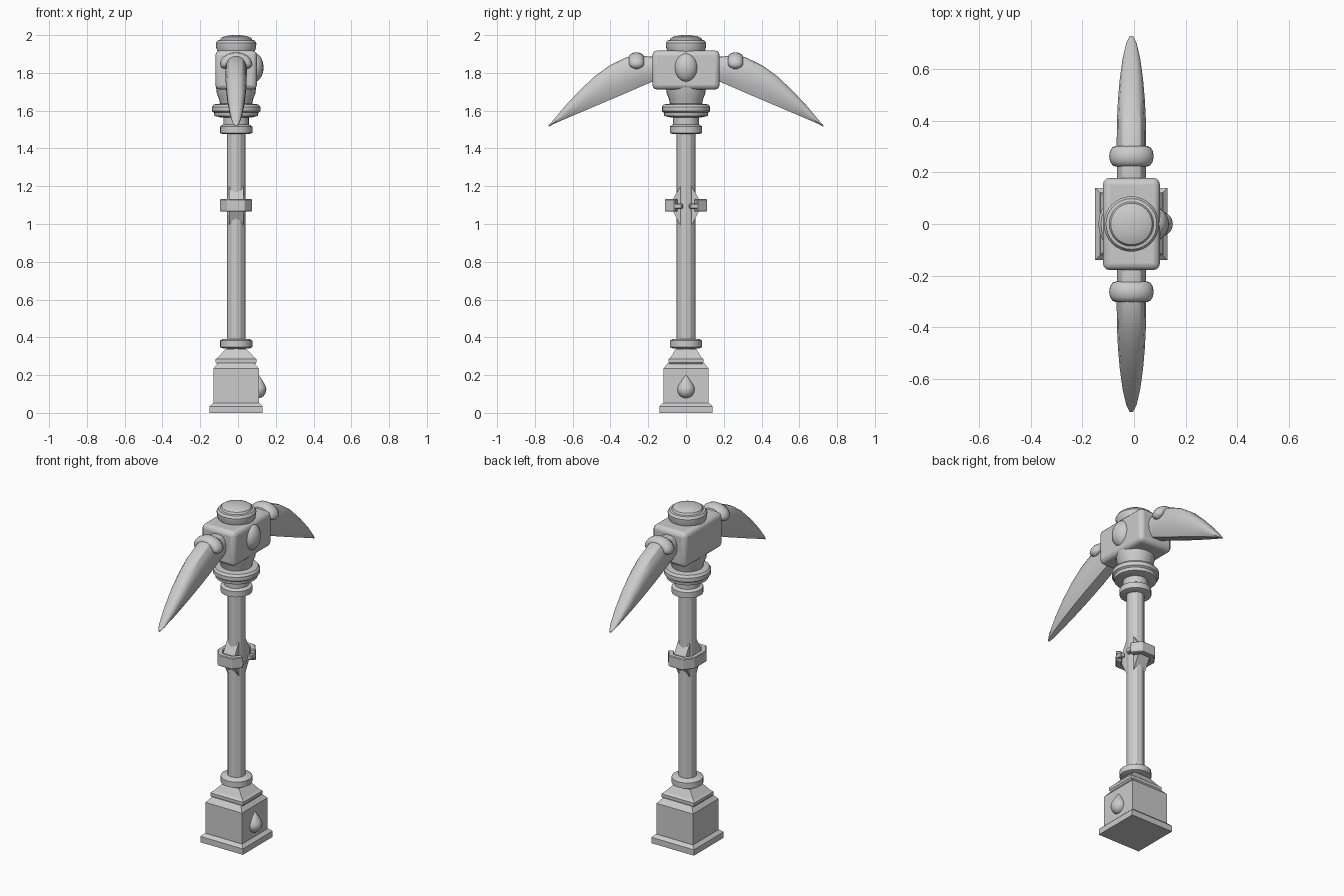
import bpy, bmesh
from math import sin, cos, pi, radians, sqrt
from mathutils import Vector

if "Cube" in bpy.data.objects:
    bpy.data.objects.remove(bpy.data.objects["Cube"])

AXIS = -0.01  # x position of the shaft axis

stone = bpy.data.materials.new("light_grey")
stone.use_nodes = True
stone.diffuse_color = (0.6, 0.6, 0.6, 1)
stone.node_tree.nodes["Principled BSDF"].inputs["Base Color"].default_value = (0.6, 0.6, 0.6, 1)


def finish(name, bm, smooth=35, bevel=0, segments=2):
    """Turn a bmesh into a shaded object sitting on the shaft axis."""
    bmesh.ops.recalc_face_normals(bm, faces=bm.faces)
    mesh = bpy.data.meshes.new(name)
    bm.to_mesh(mesh)
    bm.free()
    mesh.materials.append(stone)
    obj = bpy.data.objects.new(name, mesh)
    obj.location.x = AXIS
    bpy.context.collection.objects.link(obj)
    if bevel:
        mod = obj.modifiers.new("bevel", "BEVEL")
        mod.width, mod.segments = bevel, segments
    if smooth:
        bpy.ops.object.select_all(action="DESELECT")
        obj.select_set(True)
        bpy.context.view_layer.objects.active = obj
        bpy.ops.object.shade_smooth_by_angle(angle=radians(smooth))
    return obj


def loft(name, rings, **kw):
    """Skin a list of equally long point rings and cap both ends."""
    bm = bmesh.new()
    loops = [[bm.verts.new(p) for p in ring] for ring in rings]
    n = len(loops[0])
    for a, b in zip(loops, loops[1:]):
        for i in range(n):
            j = (i + 1) % n
            bm.faces.new((a[i], a[j], b[j], b[i]))
    bm.faces.new(loops[0])
    bm.faces.new(loops[-1])
    return finish(name, bm, **kw)


def lathe(name, profile, sides=24, **kw):
    """Turned part from (radius, z) pairs."""
    return loft(name, [[(r * cos(2 * pi * i / sides), r * sin(2 * pi * i / sides), z)
                        for i in range(sides)] for r, z in profile], **kw)


def blocks(name, levels, **kw):
    """Stack of rectangles from (half x, half y, z)."""
    return loft(name, [[(-x, -y, z), (x, -y, z), (x, y, z), (-x, y, z)]
                       for x, y, z in levels], **kw)


def gem(name, x, z, size, point=0):
    """Rounded jewel on the left side, optionally drawn to a point at the top."""
    bm = bmesh.new()
    bmesh.ops.create_uvsphere(bm, u_segments=20, v_segments=14, radius=1)
    for v in bm.verts:
        t = max(v.co.z, 0)
        pinch = 1 - point * t * t * 0.6
        v.co = Vector((v.co.x * pinch * size[0] + x - AXIS, v.co.y * pinch * size[1],
                       z + v.co.z * size[2] * (1 + point * t * 0.6)))
    finish(name, bm, smooth=60)


# Square foot
blocks("foot_plinth", [(.14, .14, 0), (.14, .14, .035), (.122, .122, .052)], smooth=0)
blocks("foot_block", [(.12, .12, .045), (.12, .12, .235), (.095, .095, .265)], smooth=0)
blocks("foot_collar", [(.098, .086, .255), (.108, .092, .268), (.108, .092, .285),
                       (.095, .08, .295), (.055, .055, .338)], smooth=0)
gem("foot_gem", .108, .125, (.042, .046, .047), point=1)

# Shaft and its turned rings
lathe("shaft", [(.049, .3), (.049, 1.6)], sides=12, smooth=0)
for name, z in (("lower_ring", .342), ("upper_ring", 1.476)):
    lathe(name, [(.07, z), (.086, z + .006), (.086, z + .04), (.07, z + .05)], sides=20)
lathe("shaft_neck", [(.068, 1.515), (.068, 1.58)], sides=20)
lathe("head_ring", [(.085, 1.565), (.115, 1.572), (.118, 1.59), (.128, 1.597),
                    (.128, 1.62), (.118, 1.633), (.08, 1.638)])
lathe("head_neck", [(.082, 1.625), (.09, 1.66), (.102, 1.69), (.107, 1.73)])

# Diamond wedge through the middle of the shaft
wedge = [(0, 1.25), (.07, 1.13), (.07, 1.07), (0, .935), (-.07, 1.07), (-.07, 1.13)]
loft("grip_wedge", [[(x, y, z) for y, z in wedge] for x in (-.038, .038)], smooth=0)

# Open clasp around the wedge, with a thin tab on each end
band = [(-.086, -.055), (-.045, -.112), (.045, -.112), (.086, -.06)]


def strip(name, path, low, high):
    loft(name, [[(x, y, low), (x, y, high), (x * .68, y * .72, high), (x * .68, y * .72, low)]
                for x, y in path], smooth=0, bevel=.004, segments=1)


strip("clasp_band", band[::-1] + [(x, -y) for x, y in band], 1.066, 1.132)
for side, label in ((-1, "right"), (1, "left")):
    strip("clasp_tab_" + label, [(.085, side * .065), (.085, side * .022)], 1.08, 1.108)

# Head block, cap and jewel
blocks("head_block", [(.11, .178, 1.712), (.11, .178, 1.918)],
       bevel=.025, segments=3, smooth=40)
lathe("head_cap", [(.095, 1.905), (.106, 1.935), (.107, 1.958), (.098, 1.972), (.086, 1.974),
                   (.08, 1.985), (.06, 1.994), (.03, 1.999), (.004, 2.0)], sides=32)
gem("head_gem", .085, 1.828, (.05, .062, .077))

# Blades: stations of (y, top z, bottom z, half width)
stations = [(.15, 1.885, 1.765, .056), (.24, 1.89, 1.727, .056), (.31, 1.885, 1.696, .057),
            (.4, 1.842, 1.658, .056), (.48, 1.785, 1.624, .052), (.56, 1.71, 1.59, .045),
            (.64, 1.625, 1.556, .034), (.7, 1.553, 1.53, .02), (.727, 1.522, 1.515, .006)]
# Cross-section as (width, height) fractions: arched back, narrow lower edge
half = [(.3, 1), (.62, .95), (.88, .82), (1, .6), (.95, .3), (.55, 0)]
section = half + [(-w, h) for w, h in reversed(half)]

for side, label in ((-1, "front"), (1, "back")):
    loft(label + "_blade", [[(w * hw, side * y, lo + h * (hi - lo)) for w, h in section]
                            for y, hi, lo, hw in stations], smooth=30)

    # Saddle collar arched over the blade root
    rings = []
    steps = 16
    for i in range(steps + 1):
        a = radians(-28 + 236 * i / steps)
        end = min(i, steps - i)
        r = (.012, .027, .033)[min(end, 2)]
        rings.append([((.06 + r * .8 * cos(t)) * cos(a),
                       side * .262 + r * 1.22 * sin(t),
                       1.843 + (.04 + r * .8 * cos(t)) * sin(a))
                      for t in (2 * pi * k / 12 for k in range(12))])
    loft(label + "_collar", rings, smooth=50)
